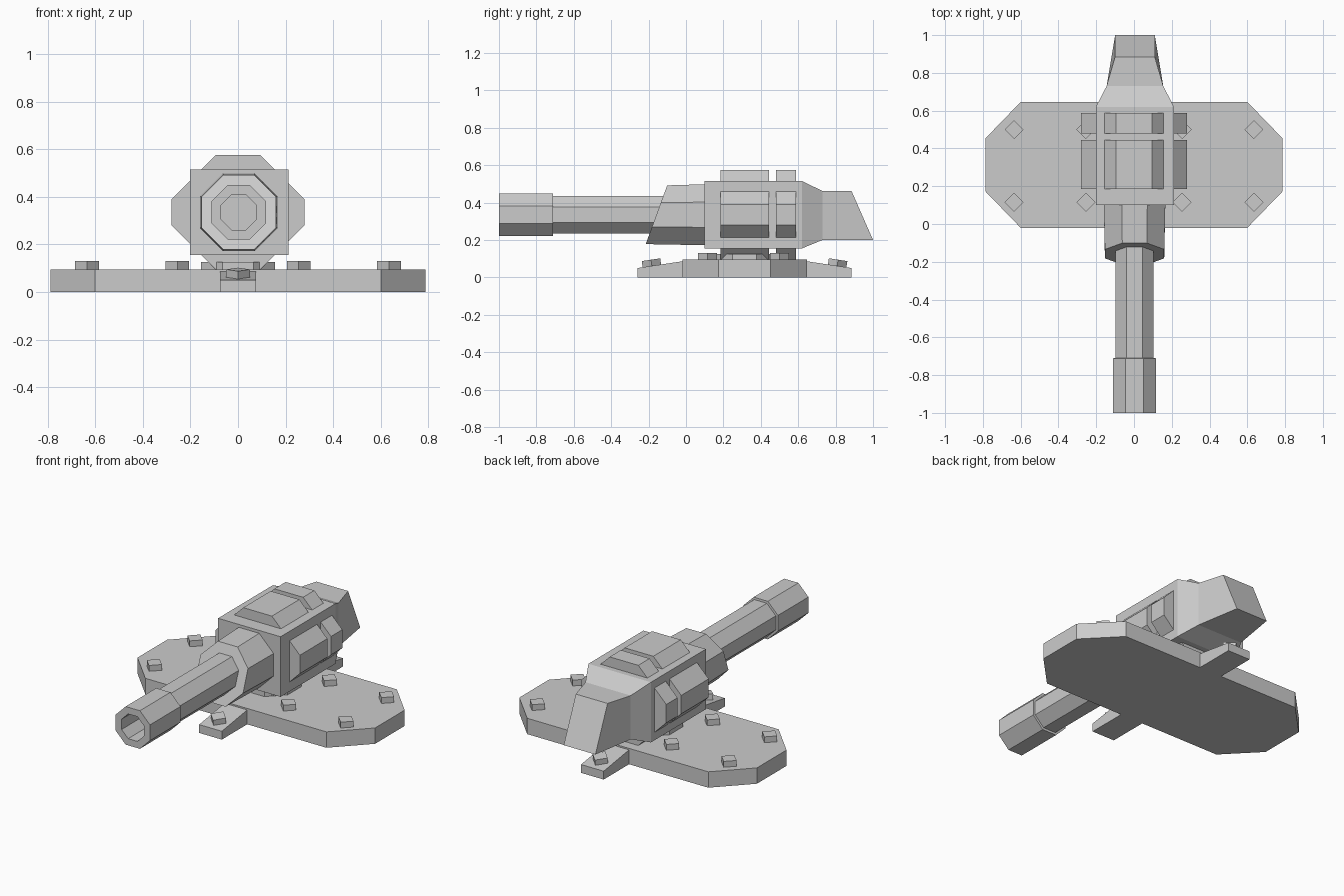
import bpy, bmesh, math
from mathutils import Matrix, Vector

if "Cube" in bpy.data.objects:
    bpy.data.objects.remove(bpy.data.objects["Cube"], do_unlink=True)

grey = bpy.data.materials.new("light_grey")
grey.use_nodes = True
COLOUR = (0.6, 0.6, 0.6, 1)
grey.diffuse_color = COLOUR
grey.node_tree.nodes["Principled BSDF"].inputs["Base Color"].default_value = COLOUR


def loft(name, rings, cap_start=True, cap_end=True):
    """Join equal-length point rings with quads and cap the ends."""
    bm = bmesh.new()
    loops = [[bm.verts.new(p) for p in ring] for ring in rings]
    for a, b in zip(loops, loops[1:]):
        for i in range(len(a)):
            j = (i + 1) % len(a)
            bm.faces.new((a[i], a[j], b[j], b[i]))
    if cap_start:
        bm.faces.new(loops[0])
    if cap_end:
        bm.faces.new(loops[-1])
    bmesh.ops.recalc_face_normals(bm, faces=bm.faces[:])
    mesh = bpy.data.meshes.new(name)
    bm.to_mesh(mesh)
    bm.free()
    mesh.materials.append(grey)
    obj = bpy.data.objects.new(name, mesh)
    bpy.context.scene.collection.objects.link(obj)
    return obj


def chamfered(w, h, fw, fh):
    """Eight-sided outline: half sizes w, h with flat half lengths fw, fh."""
    return [(fw, h), (w, fh), (w, -fh), (fw, -h),
            (-fw, -h), (-w, -fh), (-w, fh), (-fw, h)]


def octagon(r):
    f = r * math.tan(math.pi / 8)
    return chamfered(r, r, f, f)


AXIS_Z = 0.335
CX = 0.003


def across(outline, y, x0=CX, lean=0):
    """Place an outline in the xz plane, optionally leaning along y."""
    return [(x0 + x, y + lean * z, AXIS_Z + z) for x, z in outline]


def flat(outline, z, yc):
    return [(x, yc + y, z) for x, y in outline]


def rect(x, y, z0, z1, x0=0.005):
    return [(x0 - x, y, z0), (x0 + x, y, z0), (x0 + x, y, z1), (x0 - x, y, z1)]


def bolt(name, x, y, z, tilt=0):
    r = 0.05
    place = Matrix.Translation((x, y, z)) @ Matrix.Rotation(tilt, 4, 'X')
    rings = [[place @ Vector(p) for p in ((r, 0, h), (0, r, h), (-r, 0, h), (0, -r, h))]
             for h in (-0.01, 0.035)]
    loft(name, rings)


# Base plate
BASE_Y, BASE_TOP = 0.313, 0.095
plate = chamfered(0.787, 0.333, 0.6, 0.14)
loft("base_plate", [flat(plate, 0, BASE_Y), flat(plate, BASE_TOP, BASE_Y)])

# Plate bolts
for sx in (-1, 1):
    for x in (0.255, 0.635):
        for y in (0.115, 0.5):
            bolt("plate_bolt", sx * x, y, BASE_TOP)

# Sloped tabs with their bolts
for side, label in ((-1, "front"), (1, "rear")):
    inner, outer = BASE_Y + side * 0.32, BASE_Y + side * 0.573
    loft(label + "_tab", [rect(0.075, inner, 0, 0.088, 0), rect(0.075, outer, 0, 0.05, 0)])
    bolt(label + "_tab_bolt", 0, BASE_Y + side * 0.495, 0.06, -side * 0.15)

# Pivot disc under the housing
disc = octagon(0.155)
loft("pivot_disc", [flat(disc, 0.09, 0.313), flat(disc, 0.125, 0.313)])

# Housing and tapered tail
loft("housing", [rect(0.207, 0.1, 0.155, 0.515), rect(0.207, 0.62, 0.155, 0.515),
                 rect(0.15, 0.73, 0.2, 0.462)], cap_end=False)
tail_end = rect(0.105, 1.0, 0.2, 0.462)
tail_end = [(x, 0.885 if z > 0.3 else y, z) for x, y, z in tail_end]
loft("tail", [rect(0.15, 0.73, 0.2, 0.462), tail_end], cap_start=False)

# Armour bands projecting around the housing
band = chamfered(0.28, 0.24, 0.095, 0.055)
for label, y0, y1 in (("front", 0.185, 0.445), ("rear", 0.48, 0.587)):
    loft(label + "_band", [across(band, y0, 0), across(band, y1, 0)])

# Collar with a slanted front
loft("collar", [across(octagon(0.163), 0.11), across(octagon(0.157), -0.158, lean=0.365)])

# Barrel
loft("barrel", [across(octagon(0.101), -0.05), across(octagon(0.101), -0.72)])

# Hollow muzzle
outer, bore = octagon(0.114), octagon(0.074)
loft("muzzle", [across(octagon(0.1), -0.71), across(outer, -0.711), across(outer, -1.0),
                across(bore, -1.0), across(bore, -0.75)])
